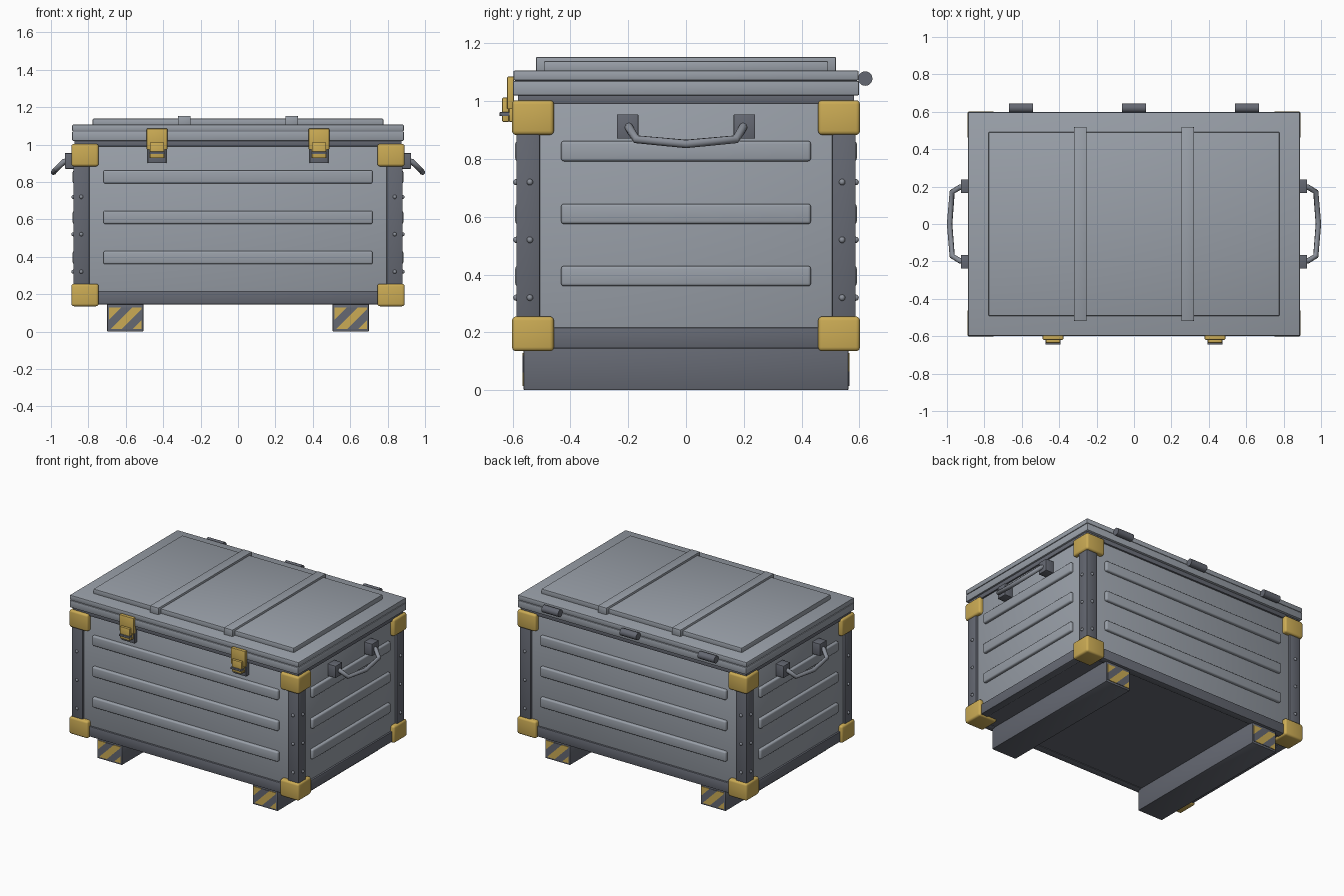
import bpy, bmesh, math
from mathutils import Vector

old = bpy.data.objects.get("Cube")
if old:
    bpy.data.objects.remove(old, do_unlink=True)


def material(name, rgb):
    m = bpy.data.materials.new(name)
    m.use_nodes = True
    m.diffuse_color = (*rgb, 1)
    m.node_tree.nodes["Principled BSDF"].inputs["Base Color"].default_value = (*rgb, 1)
    return m


PANEL = material("grey_panel", (0.32, 0.35, 0.395))
DARK = material("dark_frame", (0.13, 0.14, 0.17))
STEEL = material("steel", (0.25, 0.27, 0.31))
YELLOW = material("yellow_paint", (0.60, 0.41, 0.09))
SIDES = (-1, 1)


def add_mesh(name, bm, *mats):
    me = bpy.data.meshes.new(name)
    bm.to_mesh(me)
    bm.free()
    for m in mats:
        me.materials.append(m)
    ob = bpy.data.objects.new(name, me)
    bpy.context.collection.objects.link(ob)
    return ob


def smooth(ob):
    bpy.ops.object.select_all(action="DESELECT")
    ob.select_set(True)
    bpy.context.view_layer.objects.active = ob
    bpy.ops.object.shade_smooth_by_angle(angle=math.radians(35))


def box(name, xs, ys, zs, mat, bevel=0.005, segments=2):
    """Bevelled box given by its extent along each axis."""
    bm = bmesh.new()
    bmesh.ops.create_cube(bm, size=1)
    for v in bm.verts:
        v.co = Vector([(a + b) / 2 + c * abs(b - a)
                       for c, (a, b) in zip(v.co, (xs, ys, zs))])
    if bevel:
        bmesh.ops.bevel(bm, geom=bm.edges[:], offset=bevel, segments=segments,
                        profile=0.5, affect="EDGES", clamp_overlap=True)
    ob = add_mesh(name, bm, mat)
    smooth(ob)
    return ob


def span(centre, half):
    return (centre - half, centre + half)


def out(sign, a, b):
    return (sign * a, sign * b)


# Chest body, floor and rim under the lid
box("body", span(0, 0.864), span(0, 0.57), (0.16, 1.0), PANEL)
box("floor", span(0, 0.86), span(0, 0.565), (0.15, 0.17), DARK, 0)
box("rim", span(0, 0.875), span(0, 0.582), (0.99, 1.025), DARK, 0.003)

# Bottom rails
for s in SIDES:
    box("long_rail", span(0, 0.8), out(s, 0.53, 0.582), (0.145, 0.217), DARK)
    box("short_rail", out(s, 0.82, 0.876), span(0, 0.5), (0.145, 0.217), DARK)

# Pressed ribs on all four walls
for z in (0.395, 0.61, 0.827):
    for s in SIDES:
        box("long_rib", span(0, 0.72), out(s, 0.55, 0.591), span(z, 0.035), PANEL, 0.01, 3)
        box("short_rib", out(s, 0.845, 0.884), span(0, 0.432), span(z, 0.035), PANEL, 0.01, 3)


def rivet(x, y, z):
    bm = bmesh.new()
    bmesh.ops.create_uvsphere(bm, u_segments=10, v_segments=6, radius=0.011)
    bmesh.ops.translate(bm, verts=bm.verts, vec=(x, y, z))
    smooth(add_mesh("rivet", bm, STEEL))


# Corner posts with rivets, and corner guards
for sx in SIDES:
    for sy in SIDES:
        box("corner_post", out(sx, 0.795, 0.88), out(sy, 0.505, 0.587), (0.2, 1.0), DARK)
        for z in (0.32, 0.52, 0.72):
            rivet(sx * 0.838, sy * 0.587, z)
            rivet(sx * 0.88, sy * 0.54, z)
        for z in (0.195, 0.943):
            box("corner_guard", out(sx, 0.745, 0.891), out(sy, 0.457, 0.602),
                span(z, 0.06), YELLOW, 0.014, 3)

# Lid in two tiers, raised panel and straps
box("lid_lower", span(0, 0.887), span(0, 0.599), (1.02, 1.07), PANEL)
box("lid_seam", span(0, 0.88), span(0, 0.592), (1.06, 1.08), DARK, 0)
box("lid_upper", span(0, 0.887), span(0, 0.597), (1.072, 1.106), PANEL)
box("lid_panel", span(0, 0.777), span(0, 0.492), (1.1, 1.138), PANEL)
for s in SIDES:
    box("lid_strap", span(s * 0.287, 0.034), span(0, 0.519), (1.1, 1.153), PANEL)

# Skids
for s in SIDES:
    box("skid", span(s * 0.603, 0.097), span(0, 0.562), (0, 0.152), DARK)


def hazard_plate(cx, side):
    """Thin plate cut into diagonal stripes."""
    w, h, width = 0.174, 0.114, 0.059
    bm = bmesh.new()
    corners = [(0, 0), (w, 0), (w, h), (0, h)]
    bm.faces.new([bm.verts.new((u, 0, v)) for u, v in corners])
    start = -0.05
    for i in range(4):
        bmesh.ops.bisect_plane(bm, geom=bm.verts[:] + bm.edges[:] + bm.faces[:],
                               plane_co=(start + i * width, 0, 0), plane_no=(1, 0, -1))
    for f in bm.faces:
        c = f.calc_center_median()
        f.material_index = math.floor((c.x - c.z - start) / width) % 2
    solid = bmesh.ops.extrude_face_region(bm, geom=bm.faces[:])["geom"]
    bmesh.ops.translate(bm, verts=[g for g in solid if isinstance(g, bmesh.types.BMVert)],
                        vec=(0, 0.006, 0))
    bmesh.ops.recalc_face_normals(bm, faces=bm.faces[:])
    ob = add_mesh("hazard_plate", bm, DARK, YELLOW)
    ob.location = (cx + side * w / 2, side * 0.566, 0.014)
    ob.rotation_euler.z = math.pi if side > 0 else 0


for s in SIDES:
    for side in SIDES:
        hazard_plate(s * 0.603, side)

# Carrying handles: brackets and bent bar
half = [(0.89, 0.2, 0.92), (0.93, 0.197, 0.908), (0.972, 0.172, 0.868), (0.986, 0, 0.852)]
path = half + [(x, -y, z) for x, y, z in half[-2::-1]]
for s in SIDES:
    for sy in SIDES:
        box("handle_bracket", out(s, 0.85, 0.925), span(sy * 0.202, 0.037),
            (0.87, 0.954), DARK, 0.003)
    cu = bpy.data.curves.new("handle_bar", "CURVE")
    cu.dimensions = "3D"
    cu.bevel_depth = 0.015
    cu.bevel_resolution = 2
    cu.use_fill_caps = True
    line = cu.splines.new("POLY")
    line.points.add(len(path) - 1)
    for p, (x, y, z) in zip(line.points, path):
        p.co = (s * x, y, z, 1)
    cu.materials.append(STEEL)
    bpy.context.collection.objects.link(bpy.data.objects.new("handle_bar", cu))

# Hinge barrels along the back
for x in (-0.605, 0, 0.605):
    bpy.ops.mesh.primitive_cylinder_add(vertices=20, radius=0.025, depth=0.128,
                                        location=(x, 0.62, 1.078),
                                        rotation=(0, math.pi / 2, 0))
    hinge = bpy.context.object
    hinge.name = "hinge_barrel"
    hinge.data.materials.append(DARK)
    smooth(hinge)

# Front latches
for s in SIDES:
    x = s * 0.433
    box("latch_keeper", span(x, 0.05), (-0.6, -0.56), (0.9, 1.0), DARK, 0.003)
    box("latch_plate", span(x, 0.055), (-0.619, -0.595), (0.972, 1.085), YELLOW, 0.004)
    box("latch_tongue", span(x, 0.041), (-0.612, -0.595), (0.928, 0.98), YELLOW, 0.003)
    box("latch_lever", span(x, 0.038), (-0.636, -0.612), (0.928, 1.012), YELLOW, 0.004)
    box("latch_pin", span(x, 0.04), (-0.645, -0.595), span(0.955, 0.007), DARK, 0.003)
